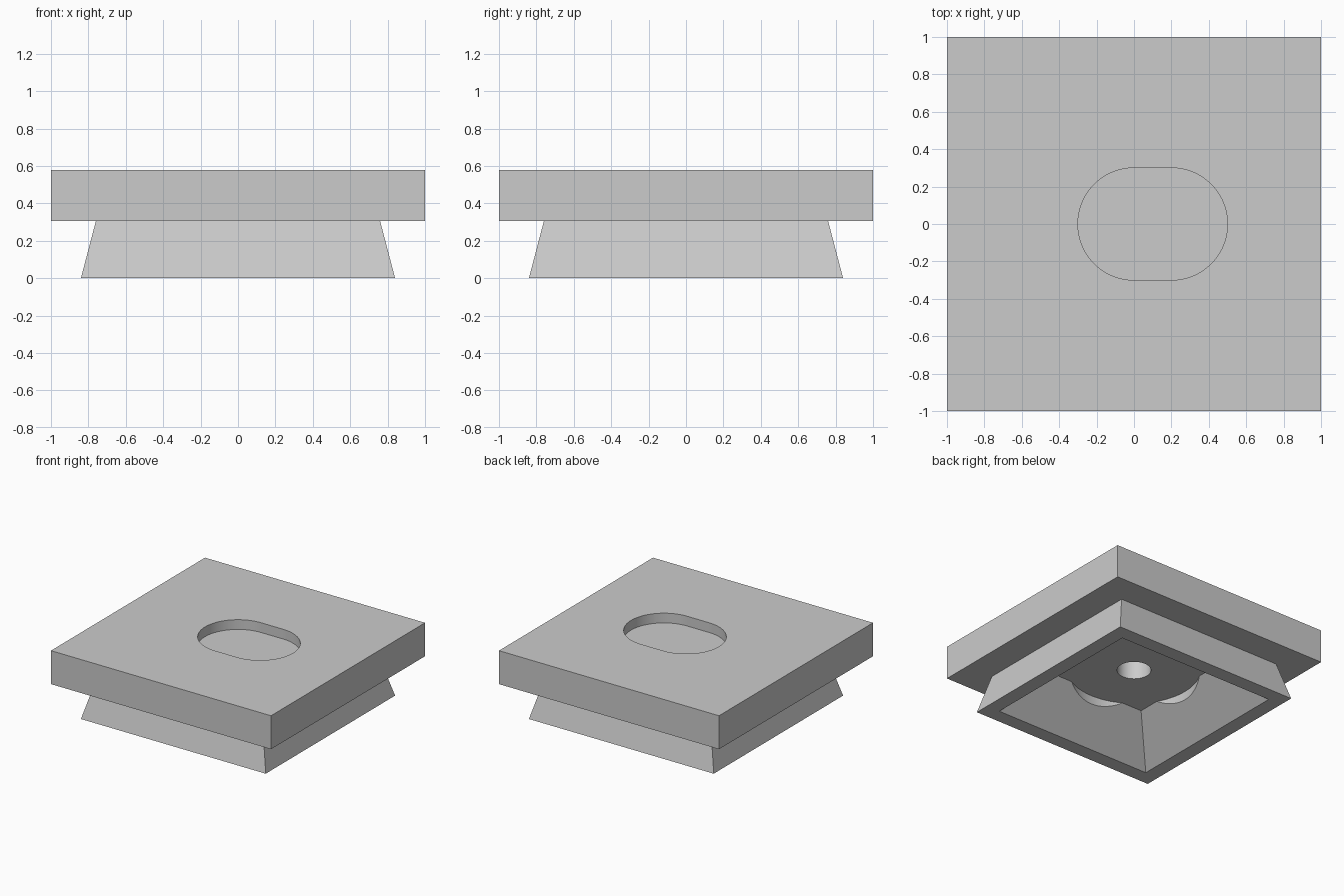
import bpy, bmesh, math
from mathutils import Matrix

old = bpy.data.objects.get("Cube")
if old:
    bpy.data.objects.remove(old, do_unlink=True)

grey = bpy.data.materials.new("plain grey")
grey.use_nodes = True
colour = (0.6, 0.6, 0.6, 1)
grey.diffuse_color = colour
grey.node_tree.nodes["Principled BSDF"].inputs["Base Color"].default_value = colour

PLATE_BOTTOM, PLATE_TOP = 0.305, 0.58
SCOOP_RADIUS, HOLE_RADIUS, SLOT_RADIUS = 0.5, 0.128, 0.3


def prism(name, bottom, top, z0, z1):
    """Solid between a bottom outline and a matching top outline."""
    bm = bmesh.new()
    low = [bm.verts.new((x, y, z0)) for x, y in bottom]
    high = [bm.verts.new((x, y, z1)) for x, y in top]
    bm.faces.new(low[::-1])
    bm.faces.new(high)
    n = len(low)
    for i in range(n):
        j = (i + 1) % n
        bm.faces.new((low[i], low[j], high[j], high[i]))
    mesh = bpy.data.meshes.new(name)
    bm.to_mesh(mesh)
    bm.free()
    mesh.materials.append(grey)
    obj = bpy.data.objects.new(name, mesh)
    bpy.context.collection.objects.link(obj)
    return obj


def square(h):
    return [(-h, -h), (h, -h), (h, h), (-h, h)]


def stadium(radius, stretch=0, steps=48):
    """Circle outline, its +x half shifted outwards by stretch."""
    points = []
    for shift, start in ((stretch, -math.pi / 2), (0, math.pi / 2)):
        for i in range(steps + (1 if stretch else 0)):
            a = start + math.pi * i / steps
            points.append((shift + radius * math.cos(a), radius * math.sin(a)))
    return points


def carve(obj, cutters):
    """Subtract the cutters, apply the result and remove them."""
    bpy.context.view_layer.objects.active = obj
    for cutter in cutters:
        cutter.hide_render = True
        mod = obj.modifiers.new("carve", "BOOLEAN")
        mod.operation = "DIFFERENCE"
        mod.solver = "EXACT"
        mod.object = cutter
        bpy.ops.object.modifier_apply(modifier=mod.name)
        bpy.data.objects.remove(cutter, do_unlink=True)
    bpy.ops.object.select_all(action="DESELECT")
    obj.select_set(True)
    bpy.ops.object.shade_smooth_by_angle(angle=math.radians(20))


# Square top plate with a slotted recess above and a blind hole below
plate = prism("top_plate", square(1), square(1), PLATE_BOTTOM, PLATE_TOP)
slot = stadium(SLOT_RADIUS, 0.2)
hole = stadium(HOLE_RADIUS)
carve(plate, [
    prism("slot_cutter", slot, slot, PLATE_TOP - 0.08, PLATE_TOP + 0.1),
    prism("hole_cutter", hole, hole, PLATE_BOTTOM - 0.1, PLATE_BOTTOM + 0.17),
])

# Flared hollow base: sloping cavity plus a round bore scooping its walls
base = prism("flared_base", square(0.84), square(0.76), 0, PLATE_BOTTOM)
slope = (0.72 - 0.433) / PLATE_BOTTOM
z_low, z_high = -0.1, PLATE_BOTTOM + 0.1
bore = stadium(SCOOP_RADIUS)
carve(base, [
    prism("cavity_cutter", square(0.72 - slope * z_low),
          square(0.72 - slope * z_high), z_low, z_high),
    prism("bore_cutter", bore, bore, z_low, z_high),
])
